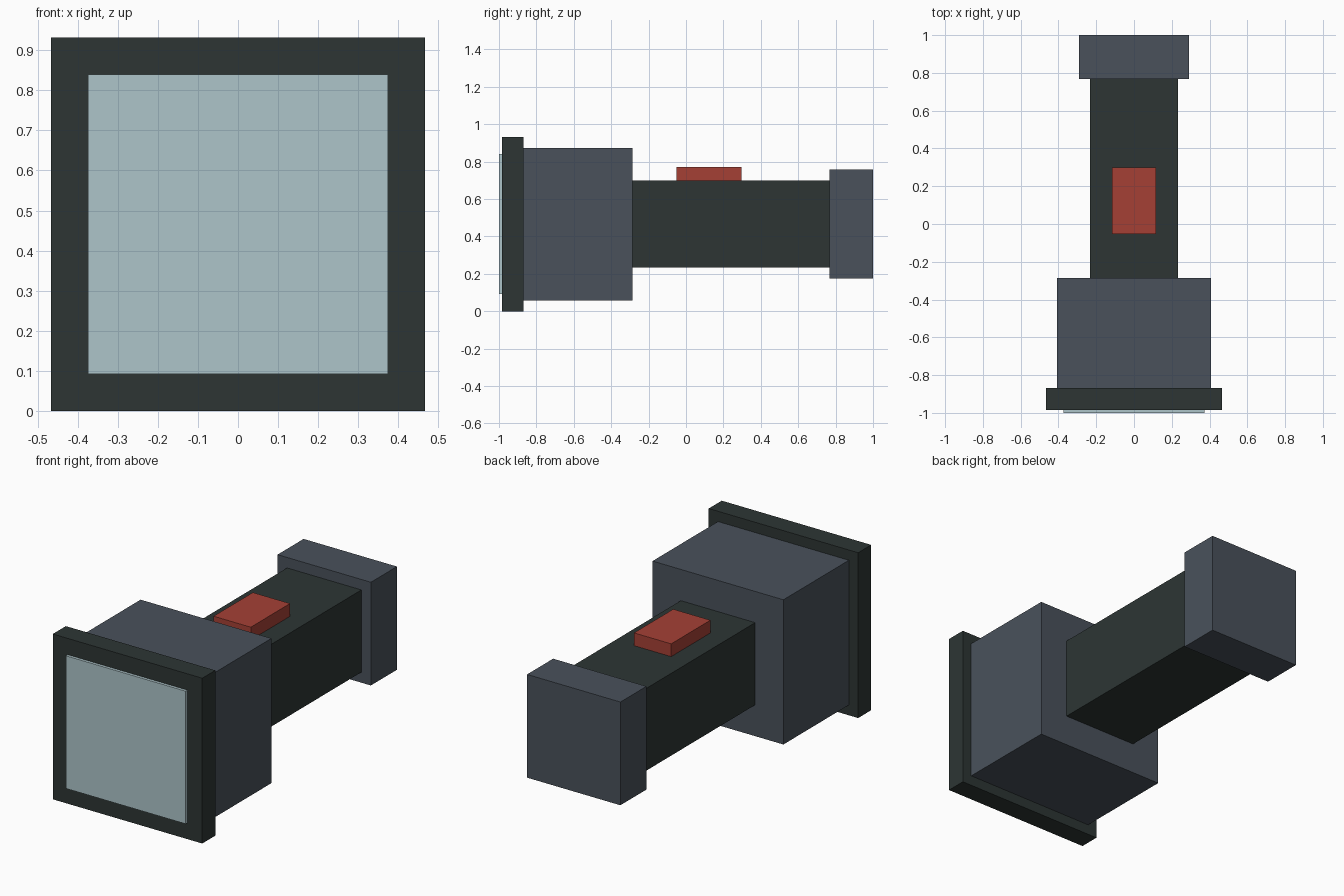
import bpy
import bmesh
from mathutils import Matrix, Vector

cube = bpy.data.objects.get("Cube")
if cube:
    bpy.data.objects.remove(cube, do_unlink=True)


def material(name, rgb):
    mat = bpy.data.materials.new(name)
    mat.use_nodes = True
    mat.diffuse_color = (*rgb, 1)
    mat.node_tree.nodes["Principled BSDF"].inputs["Base Color"].default_value = (*rgb, 1)
    return mat


def box(name, x, y, z, mat):
    """Flat-sided block spanning the given ranges on each axis."""
    low, high = Vector((x[0], y[0], z[0])), Vector((x[1], y[1], z[1]))
    bm = bmesh.new()
    bmesh.ops.create_cube(bm, size=1, matrix=Matrix.Diagonal((*(high - low), 1)))
    mesh = bpy.data.meshes.new(name)
    bm.to_mesh(mesh)
    bm.free()
    mesh.materials.append(mat)
    obj = bpy.data.objects.new(name, mesh)
    obj.location = (low + high) / 2
    bpy.context.collection.objects.link(obj)


black = material("dark green black", (0.026, 0.036, 0.034))
slate = material("slate grey", (0.067, 0.083, 0.105))
red = material("red", (0.376, 0.051, 0.036))
glass = material("pale blue glass", (0.423, 0.558, 0.591))

AXIS = 0.466  # height of the torch's centre line

# Square sections strung along the centre line: half width, front, back
sections = [
    ("lens", 0.374, -1.0, -0.984, glass),
    ("front_rim", 0.466, -0.984, -0.868, black),
    ("head", 0.408, -0.868, -0.285, slate),
    ("handle", 0.232, -0.285, 0.768, black),
    ("end_cap", 0.291, 0.768, 1.0, slate),
]
for name, half, front, back, mat in sections:
    box(name, (-half, half), (front, back), (AXIS - half, AXIS + half), mat)

# Switch on top of the handle
box("switch", (-0.116, 0.116), (-0.052, 0.298), (AXIS + 0.232, 0.77), red)
